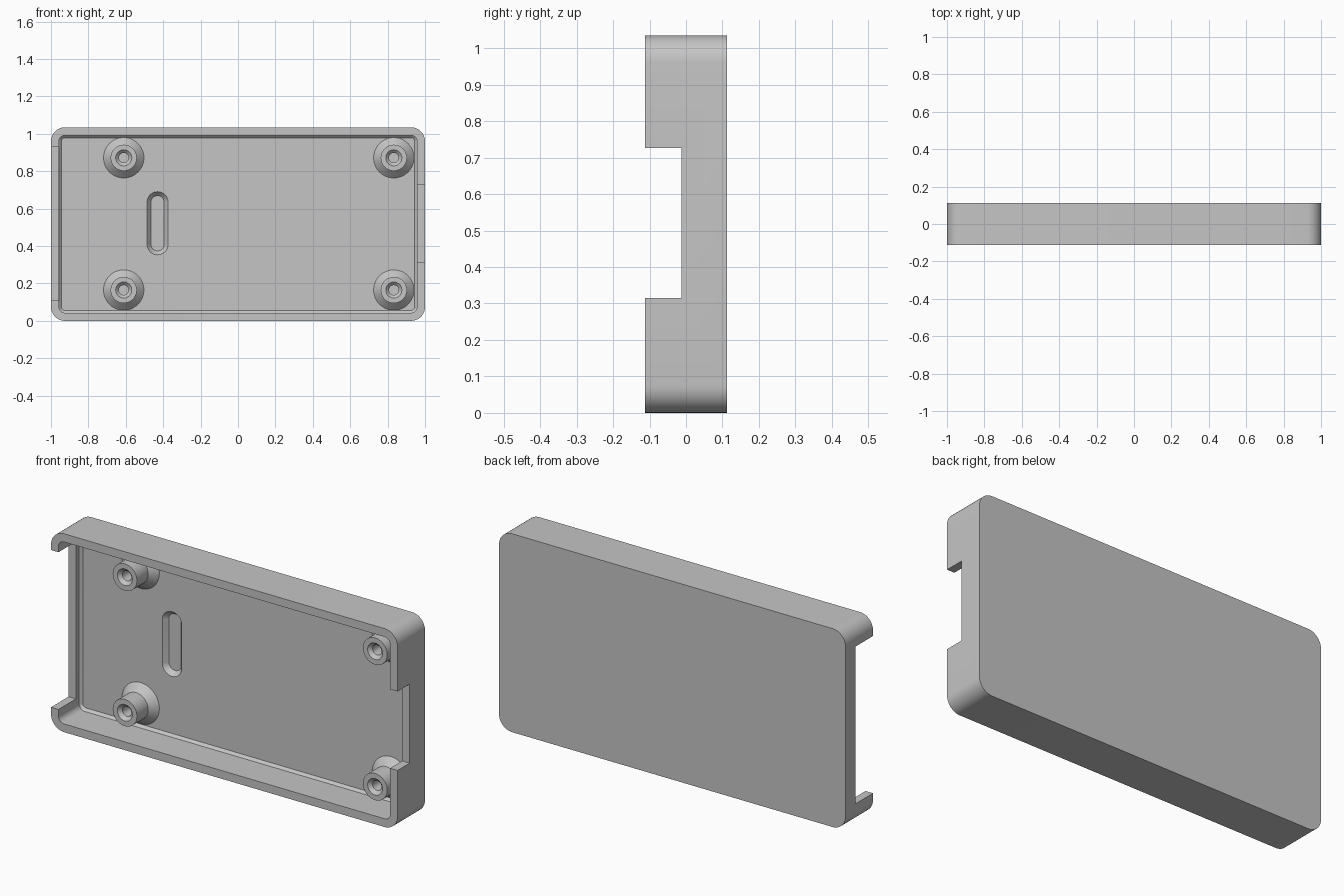
import bpy
import bmesh
from math import pi, cos, sin, radians

cube = bpy.data.objects.get("Cube")
if cube:
    bpy.data.objects.remove(cube, do_unlink=True)

LENGTH, HEIGHT, DEPTH = 2.0, 1.035, 0.226
FRONT, BACK = -DEPTH / 2, DEPTH / 2
FLOOR, WALL, BEVEL = 0.07, 0.043, 0.013
MID_Z = HEIGHT / 2

grey = bpy.data.materials.new("plain grey")
grey.use_nodes = True
grey.diffuse_color = (0.56, 0.56, 0.56, 1)
grey.node_tree.nodes["Principled BSDF"].inputs["Base Color"].default_value = grey.diffuse_color


def rounded_loop(x, z, width, height, radius, y, steps=10):
    """Rounded rectangle in the xz plane at depth y."""
    points = []
    corners = [(1, 1), (-1, 1), (-1, -1), (1, -1)]
    for i, (sx, sz) in enumerate(corners):
        cx, cz = x + sx * (width / 2 - radius), z + sz * (height / 2 - radius)
        for k in range(steps + 1):
            a = (i + k / steps) * pi / 2
            points.append((cx + radius * cos(a), y, cz + radius * sin(a)))
    return points


def circle_loop(x, z, radius, y, sides=48):
    return [(x + radius * cos(2 * pi * k / sides), y, z + radius * sin(2 * pi * k / sides))
            for k in range(sides)]


def loft(name, loops):
    """Skin matching loops in order and cap both ends."""
    bm = bmesh.new()
    rings = [[bm.verts.new(p) for p in loop] for loop in loops]
    for a, b in zip(rings, rings[1:]):
        for k in range(len(a)):
            j = (k + 1) % len(a)
            bm.faces.new((a[k], a[j], b[j], b[k]))
    bm.faces.new(rings[0])
    bm.faces.new(rings[-1])
    bmesh.ops.remove_doubles(bm, verts=bm.verts, dist=1e-5)
    bmesh.ops.recalc_face_normals(bm, faces=bm.faces)
    mesh = bpy.data.meshes.new(name)
    bm.to_mesh(mesh)
    bm.free()
    mesh.materials.append(grey)
    obj = bpy.data.objects.new(name, mesh)
    bpy.context.collection.objects.link(obj)
    return obj


def activate(obj):
    bpy.ops.object.select_all(action='DESELECT')
    obj.select_set(True)
    bpy.context.view_layer.objects.active = obj


def cut(obj, cutter):
    activate(obj)
    mod = obj.modifiers.new("cut", 'BOOLEAN')
    mod.operation, mod.solver, mod.object = 'DIFFERENCE', 'EXACT', cutter
    bpy.ops.object.modifier_apply(modifier=mod.name)
    bpy.data.objects.remove(cutter, do_unlink=True)


def smooth(obj):
    activate(obj)
    bpy.ops.object.shade_smooth_by_angle(angle=radians(30))


def box_cutter(name, x, width, z0, z1, y0, y1):
    def loop(y):
        return [(x + sx * width / 2, y, z) for sx, z in ((1, z1), (-1, z1), (-1, z0), (1, z0))]
    return loft(name, [loop(y0), loop(y1)])


# Open tray: outer shell, rim, inner walls, bevel down to the floor
def shell_loop(inset, radius, y):
    return rounded_loop(0, MID_Z, LENGTH - 2 * inset, HEIGHT - 2 * inset, radius, y)


tray = loft("tray", [
    shell_loop(0, 0.075, BACK),
    shell_loop(0, 0.075, FRONT),
    shell_loop(WALL, 0.032, FRONT),
    shell_loop(WALL, 0.032, FLOOR - BEVEL),
    shell_loop(WALL + BEVEL, 0.019, FLOOR),
])

# Openings in the two end walls
cut(tray, box_cutter("small_notch", 1.0, 0.16, 0.315, 0.727, FRONT - 0.1, -0.013))
cut(tray, box_cutter("large_notch", -1.0, 0.16, 0.11, 0.93, FRONT - 0.1, 0.032))

# Shallow tapered slot in the floor
cut(tray, loft("slot", [
    rounded_loop(-0.43, 0.522, 0.146, 0.371, 0.072, FLOOR - 0.02),
    rounded_loop(-0.43, 0.522, 0.112, 0.337, 0.055, FLOOR),
    rounded_loop(-0.43, 0.522, 0.070, 0.295, 0.034, FLOOR + 0.025),
]))
smooth(tray)

# Screw posts: flared foot, straight stem, countersunk hole
TIP = -0.06
profile = [(0.108, FLOOR + 0.005), (0.108, FLOOR), (0.07, FLOOR - 0.038), (0.07, TIP),
           (0.043, TIP), (0.026, TIP + 0.017), (0.026, 0.04)]
for side, x in (("right", -0.611), ("left", 0.833)):
    for level, z in (("lower", 0.165), ("upper", 0.872)):
        post = loft(f"{level}_{side}_screw_post", [circle_loop(x, z, r, y) for r, y in profile])
        smooth(post)
